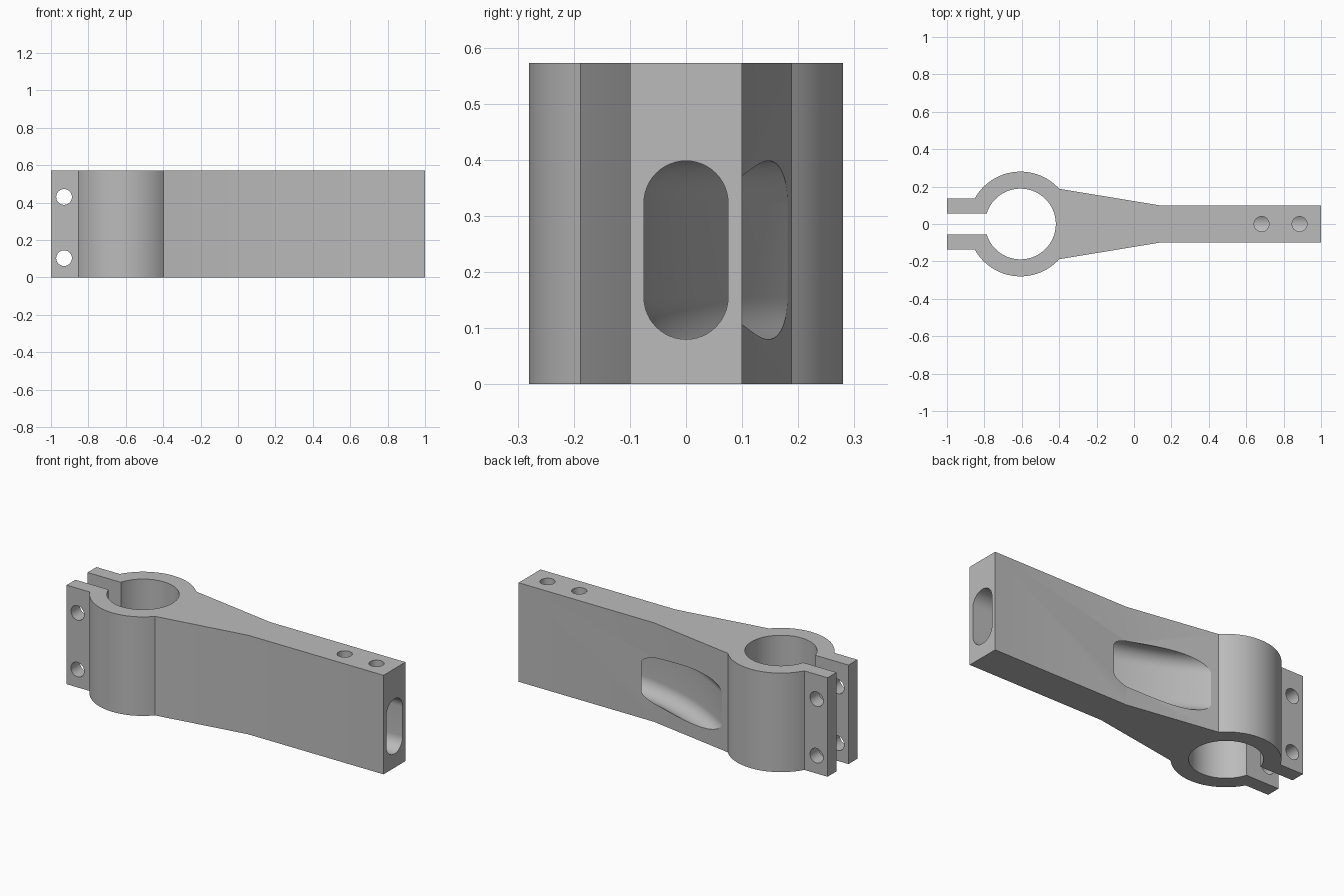
import bpy, bmesh
from math import asin, cos, sin, pi
from mathutils import Vector

cube = bpy.data.objects.get("Cube")
if cube:
    bpy.data.objects.remove(cube, do_unlink=True)

HEIGHT = 0.572
RING_X, RING_R, BORE_R = -0.607, 0.28, 0.189
ARM_Y, TAPER_X, JOIN_Y = 0.1, 0.135, 0.188
TAB_IN, TAB_OUT = 0.055, 0.1365
SLOT_R, SLOT_LOW, SLOT_HIGH = 0.075, 0.155, 0.323   # slot end radius and end centres
BEND_X, BEND_R = 0.47, 1.39                         # where the tunnel starts to bend

grey = bpy.data.materials.new("Machined grey")
grey.use_nodes = True
colour = (0.5, 0.5, 0.5, 1)
grey.diffuse_color = colour
grey.node_tree.nodes["Principled BSDF"].inputs["Base Color"].default_value = colour


def arc(cx, cy, radius, start, end, steps):
    angles = [start + (end - start) * i / steps for i in range(steps + 1)]
    return [(cx + radius * cos(a), cy + radius * sin(a)) for a in angles]


def make_object(name, bm):
    bmesh.ops.recalc_face_normals(bm, faces=bm.faces)
    mesh = bpy.data.meshes.new(name)
    bm.to_mesh(mesh)
    bm.free()
    mesh.materials.append(grey)
    obj = bpy.data.objects.new(name, mesh)
    bpy.context.collection.objects.link(obj)
    return obj


def loft(name, sections):
    """Skin a closed tube through matching closed sections."""
    bm = bmesh.new()
    rings = [[bm.verts.new(p) for p in s] for s in sections]
    n = len(rings[0])
    for a, b in zip(rings, rings[1:]):
        for i in range(n):
            j = (i + 1) % n
            bm.faces.new((a[i], a[j], b[j], b[i]))
    bm.faces.new(rings[0])
    bm.faces.new(rings[-1])
    return make_object(name, bm)


def drill(name, start, end, radius):
    """Round cutter between two points along y or z."""
    circle = arc(0, 0, radius, 0, 2 * pi, 40)[:-1]
    along_z = start[0] == end[0] and start[1] == end[1]
    offsets = [Vector((u, v, 0) if along_z else (u, 0, v)) for u, v in circle]
    return loft(name, [[Vector(p) + o for o in offsets] for p in (start, end)])


# Clamp ring, split tabs and tapered arm as one outline
join = asin(JOIN_Y / RING_R)
tab = pi - asin(TAB_OUT / RING_R)
split = pi - asin(TAB_IN / BORE_R)
outline = [(1, -ARM_Y), (1, ARM_Y), (TAPER_X, ARM_Y)]
outline += arc(RING_X, 0, RING_R, join, tab, 32)
outline += [(-1, TAB_OUT), (-1, TAB_IN)]
outline += arc(RING_X, 0, BORE_R, split, -split, 80)
outline += [(-1, -TAB_IN), (-1, -TAB_OUT)]
outline += arc(RING_X, 0, RING_R, -tab, -join, 32)
outline += [(TAPER_X, -ARM_Y)]
body = loft("clamp_arm", [[(x, y, z) for x, y in outline] for z in (0, HEIGHT)])

# Rounded tunnel running in from the arm end and bending out of the back
stadium = arc(0, SLOT_HIGH, SLOT_R, 0, pi, 24) + arc(0, SLOT_LOW, SLOT_R, pi, 2 * pi, 24)
sections = [[(1.1, u, z) for u, z in stadium]]
for i in range(33):
    a = 0.8 * i / 32
    sections.append([(BEND_X - (BEND_R - u) * sin(a),
                      BEND_R - (BEND_R - u) * cos(a), z) for u, z in stadium])
cutters = [loft("tunnel_cutter", sections)]

# Bolt holes through both tabs, and set screw holes from the top into the tunnel
for z in (0.103, 0.43):
    cutters.append(drill("tab_hole_cutter", (-0.93, -0.3, z), (-0.93, 0.3, z), 0.042))
for x in (0.682, 0.885):
    cutters.append(drill("set_screw_cutter", (x, 0, 0.3), (x, 0, HEIGHT + 0.1), 0.04))

for cutter in cutters:
    cutter.hide_render = True
    mod = body.modifiers.new(cutter.name, 'BOOLEAN')
    mod.operation = 'DIFFERENCE'
    mod.solver = 'EXACT'
    mod.object = cutter

# Bake the cuts and discard the cutters
depsgraph = bpy.context.evaluated_depsgraph_get()
baked = bpy.data.meshes.new_from_object(body.evaluated_get(depsgraph))
body.modifiers.clear()
body.data = baked
for cutter in cutters:
    bpy.data.objects.remove(cutter, do_unlink=True)

bpy.ops.object.select_all(action='DESELECT')
body.select_set(True)
bpy.context.view_layer.objects.active = body
bpy.ops.object.shade_smooth_by_angle(angle=0.4)
